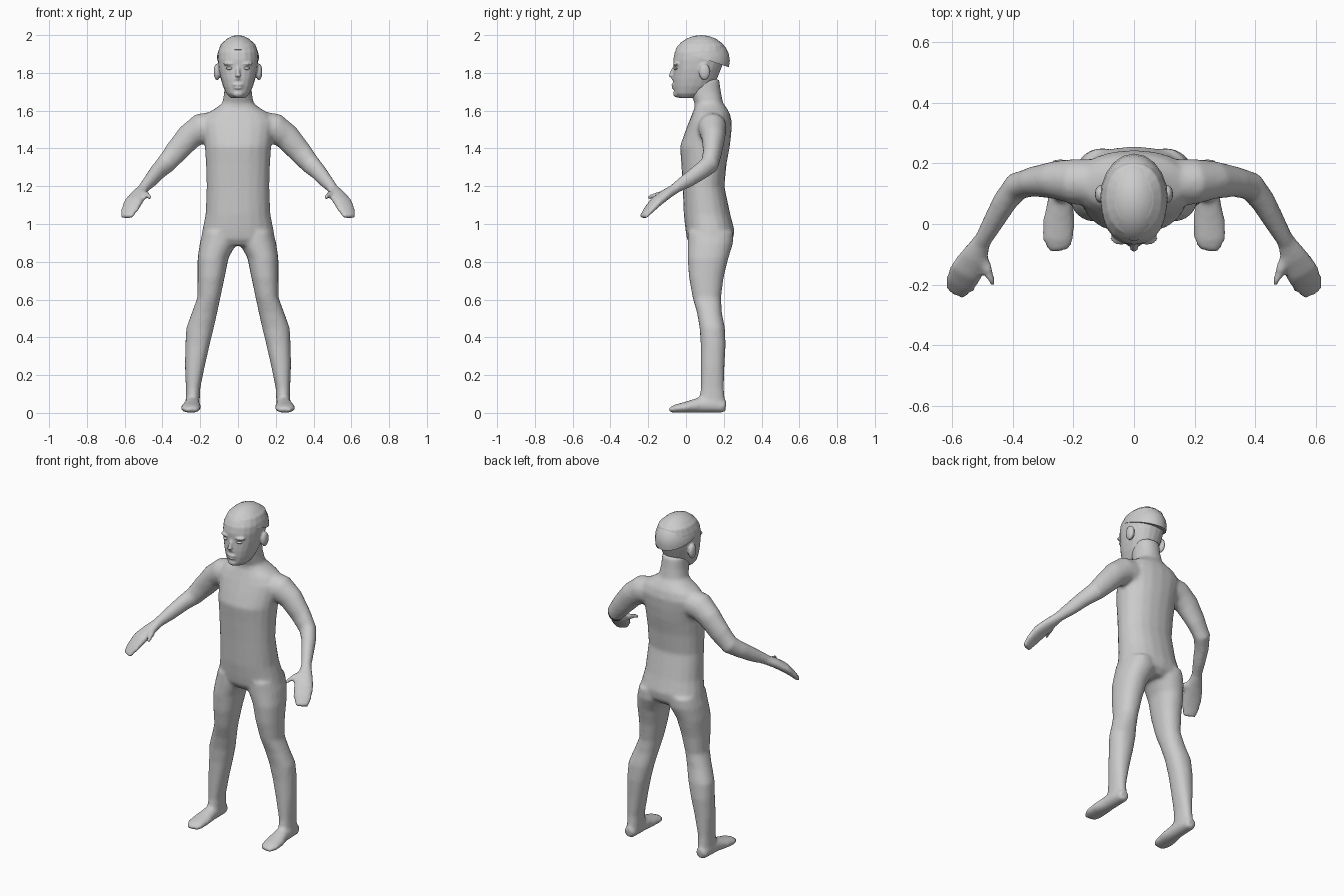
import bpy, bmesh, math
from mathutils import Vector

grey = bpy.data.materials.new("plain grey")
grey.diffuse_color = (0.6, 0.6, 0.6, 1)


def finish(bm, name):
    bmesh.ops.recalc_face_normals(bm, faces=bm.faces)
    me = bpy.data.meshes.new(name)
    bm.to_mesh(me)
    bm.free()
    ob = bpy.data.objects.new(name, me)
    bpy.context.collection.objects.link(ob)
    me.materials.append(grey)
    for p in me.polygons:
        p.use_smooth = True
    return ob


def skin(bm, rings):
    """Bridge closed rings of points and cap both ends."""
    vs = [[bm.verts.new(p) for p in r] for r in rings]
    n = len(vs[0])
    for a, b in zip(vs, vs[1:]):
        for i in range(n):
            j = (i + 1) % n
            bm.faces.new((a[i], a[j], b[j], b[i]))
    bm.faces.new(vs[0])
    bm.faces.new(vs[-1])


def oval(c, u, v, n=20, power=0.9):
    out = []
    for i in range(n):
        a = math.tau * i / n
        s, t = math.cos(a), math.sin(a)
        out.append(c + u * math.copysign(abs(s) ** power, s) + v * math.copysign(abs(t) ** power, t))
    return out


def column(bm, rows, side=1):
    """Horizontal sections: z, x min, x max, y front, y back."""
    skin(bm, [oval(Vector((side * (a + b) / 2, (f + k) / 2, z)),
                   Vector(((b - a) / 2, 0, 0)), Vector((0, (k - f) / 2, 0)))
              for z, a, b, f, k in rows])


def limb(bm, rows, side=1):
    """Sections along a path: x, y, z, half width across, half height."""
    pts = [Vector((side * r[0], r[1], r[2])) for r in rows]
    rings = []
    for i, p in enumerate(pts):
        t = (pts[min(i + 1, len(pts) - 1)] - pts[max(i - 1, 0)]).normalized()
        up = Vector((0, 0, 1))
        v = (up - t * up.dot(t)).normalized()
        rings.append(oval(p, t.cross(v) * rows[i][3], v * rows[i][4], 16, 1))
    skin(bm, rings)


def ball(bm, c, r):
    made = bmesh.ops.create_uvsphere(bm, u_segments=20, v_segments=12, radius=1)["verts"]
    for v in made:
        v.co = Vector([c[i] + v.co[i] * r[i] for i in range(3)])


def fuse(ob, voxel, steps):
    """Merge overlapping shapes into one skin and soften the joins."""
    m = ob.modifiers.new("fuse", 'REMESH')
    m.mode = 'VOXEL'
    m.voxel_size = voxel
    m.use_smooth_shade = True
    s = ob.modifiers.new("soften", 'SMOOTH')
    s.factor = 0.5
    s.iterations = steps


# Body: torso, neck, legs, feet, arms and hands in one skin
bm = bmesh.new()
column(bm, [(z, -w, w, f, k) for z, w, f, k in (
    (.885, .13, .03, .215), (.92, .197, .005, .25), (.97, .188, -.003, .256),
    (1.05, .172, -.012, .235), (1.2, .166, -.018, .203), (1.32, .17, -.025, .215),
    (1.41, .176, -.032, .232), (1.48, .186, -.008, .24), (1.54, .195, .015, .243),
    (1.585, .165, .033, .232), (1.615, .115, .045, .215), (1.64, .082, .045, .196),
    (1.7, .073, .02, .185), (1.77, .07, .02, .175))])
leg = [(.96, .02, .185, .01, .25), (.9, .006, .202, .008, .25), (.82, .05, .214, .008, .225),
       (.72, .07, .214, .015, .2), (.61, .093, .215, .035, .185), (.53, .11, .245, .058, .19),
       (.45, .128, .274, .072, .206), (.36, .15, .279, .078, .21), (.25, .175, .281, .078, .204),
       (.13, .2, .276, .078, .2), (.07, .202, .277, .07, .206), (.015, .208, .274, .09, .212)]
foot = [(.242, .21, .03, .032, .03), (.242, .15, .042, .04, .042), (.243, .07, .041, .043, .041),
        (.248, .01, .031, .053, .031), (.25, -.05, .023, .053, .023), (.246, -.088, .015, .034, .014)]
arm = [(.1, .135, 1.515, .08, .085), (.2, .14, 1.505, .075, .08), (.26, .145, 1.46, .063, .07),
       (.33, .14, 1.38, .05, .062), (.385, .125, 1.315, .047, .053), (.425, .075, 1.277, .041, .046),
       (.462, .01, 1.232, .035, .04), (.502, -.06, 1.188, .028, .028)]
hand = [(.495, -.045, 1.194, .027, .027), (.525, -.105, 1.158, .045, .028),
        (.552, -.155, 1.12, .056, .027), (.573, -.195, 1.077, .053, .02),
        (.59, -.228, 1.035, .036, .013)]
thumb = [(.515, -.09, 1.165, .02, .02), (.488, -.135, 1.157, .018, .018),
         (.474, -.175, 1.148, .014, .014), (.462, -.207, 1.138, .008, .009)]
for side in (-1, 1):
    column(bm, leg, side)
    for path in (foot, arm, hand, thumb):
        limb(bm, path, side)
body = finish(bm, "body")
fuse(body, 0.011, 4)

# Head: skull and jaw with brow, cheeks, nose, lips, chin and ears
bm = bmesh.new()
column(bm, [(z, -w, w, f, k) for z, w, f, k in (
    (1.668, .04, -.04, .05), (1.69, .062, -.061, .1), (1.73, .08, -.067, .14),
    (1.77, .092, -.069, .165), (1.82, .103, -.066, .185), (1.87, .108, -.068, .205),
    (1.91, .107, -.06, .212), (1.95, .092, -.035, .2), (1.98, .06, .005, .155))])
limb(bm, [(0, -.055, 1.835, .01, .012), (0, -.072, 1.805, .01, .012),
          (0, -.08, 1.782, .015, .012), (0, -.073, 1.767, .016, .01)])
ball(bm, (0, -.062, 1.737), (.03, .017, .008))
ball(bm, (0, -.06, 1.721), (.026, .017, .008))
ball(bm, (0, -.048, 1.69), (.03, .02, .02))
for s in (-1, 1):
    ball(bm, (s * .043, -.048, 1.848), (.035, .021, .01))
    ball(bm, (s * .111, .098, 1.805), (.018, .03, .044))
head = finish(bm, "head")
fuse(head, 0.006, 3)

# Eyes
for s, side in ((-1, "right"), (1, "left")):
    bm = bmesh.new()
    ball(bm, (s * .044, -.052, 1.824), (.019, .014, .008))
    finish(bm, side + "_eye")

# Skull cap: rounded shell trimmed along a slope from brow to nape
bm = bmesh.new()
ball(bm, (0, .08, 1.865), (.113, .152, .135))
bmesh.ops.bisect_plane(bm, geom=bm.verts[:] + bm.edges[:] + bm.faces[:],
                       plane_co=(0, -.06, 1.925), plane_no=(0, .33, 1), clear_inner=True)
rim = [e for e in bm.edges if e.is_boundary]
bmesh.ops.contextual_create(bm, geom=rim)
finish(bm, "skull_cap")
bpy.context.view_layer.objects.active = bpy.data.objects["skull_cap"]
bpy.data.objects["skull_cap"].select_set(True)
bpy.ops.object.shade_smooth_by_angle(angle=math.radians(40))
